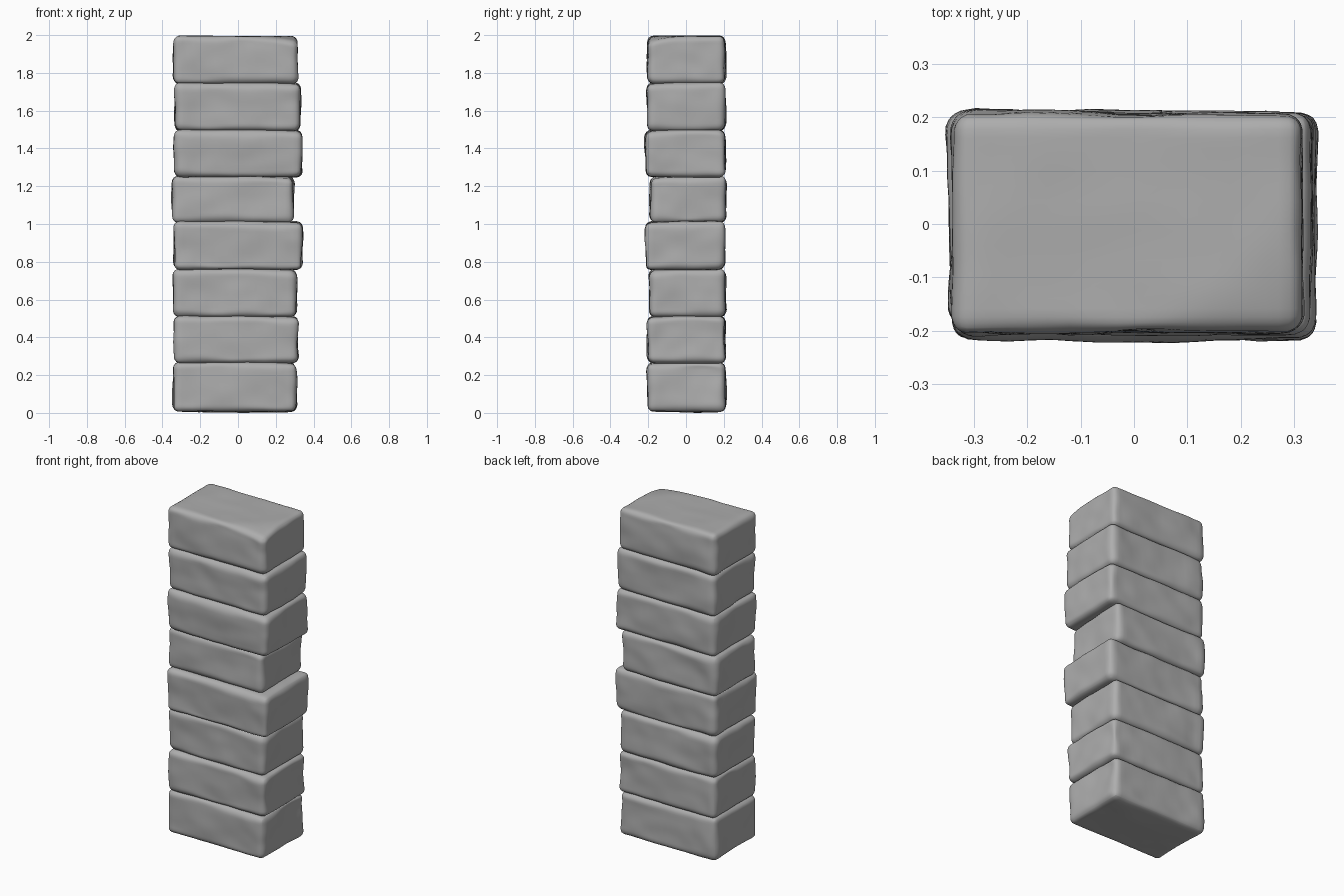
import bpy
import bmesh
import math
from mathutils import Vector, noise

default_cube = bpy.data.objects.get("Cube")
if default_cube:
    bpy.data.objects.remove(default_cube)

# Plain grey stone
stone = bpy.data.materials.new("grey_stone")
stone.use_nodes = True
GREY = (0.42, 0.42, 0.42, 1)
stone.diffuse_color = GREY
bsdf = stone.node_tree.nodes["Principled BSDF"]
bsdf.inputs["Base Color"].default_value = GREY
bsdf.inputs["Roughness"].default_value = 0.8


def worn_block(name, low, high, seed, slump=0.0):
    """Box with worn, uneven round edges and gently lumpy faces."""
    low, high = Vector(low), Vector(high)
    centre, half = (low + high) / 2, (high - low) / 2
    offset = Vector((seed * 7.3, seed * 3.1, seed * 5.7))
    bm = bmesh.new()
    bmesh.ops.create_cube(bm, size=2)
    bmesh.ops.subdivide_edges(bm, edges=bm.edges[:], cuts=22, use_grid_fill=True)
    for v in bm.verts:
        # Crowd the grid towards the edges, then round them
        p = Vector([math.sin(c * math.pi / 2) * h for c, h in zip(v.co, half)])
        radius = 0.036 + 0.016 * noise.noise(p * 5 + offset)
        core = Vector([max(-h + radius, min(h - radius, c)) for c, h in zip(p, half)])
        out = (p - core).normalized()
        p = core + out * radius
        # Broad hollows on the sides, shallower ones on the beds
        lump = 0.012 * noise.noise(p * 4 + offset) + 0.005 * noise.noise(p * 11 - offset)
        p += out * (lump - 0.002) * (1 - 0.5 * abs(out.z))
        # Slumped front corner on the top of a block
        if p.z > 0:
            corner = max(0, p.x / half.x - p.y / half.y - 0.9)
            p.z -= slump * corner ** 2 * p.z / half.z
        v.co = p + centre
    bmesh.ops.recalc_face_normals(bm, faces=bm.faces[:])
    for f in bm.faces:
        f.smooth = True
    mesh = bpy.data.meshes.new(name)
    bm.to_mesh(mesh)
    bm.free()
    mesh.materials.append(stone)
    block = bpy.data.objects.new(name, mesh)
    bpy.context.collection.objects.link(block)
    return block


# Courses from the ground up: left, right, front, back extents
courses = [
    (-0.345, 0.31, -0.205, 0.21),
    (-0.34, 0.32, -0.205, 0.21),
    (-0.345, 0.31, -0.195, 0.21),
    (-0.34, 0.34, -0.215, 0.205),
    (-0.35, 0.295, -0.19, 0.212),
    (-0.34, 0.34, -0.215, 0.208),
    (-0.335, 0.33, -0.208, 0.208),
    (-0.342, 0.32, -0.205, 0.208),
]
joints = [0.005, 0.265, 0.51, 0.76, 1.01, 1.25, 1.495, 1.745, 1.997]

for i, (x0, x1, y0, y1) in enumerate(courses):
    top = joints[i + 1] + (0.004 if i < 7 else 0)
    bottom = joints[i] - (0.004 if i else 0)
    worn_block(f"stone_block_{i + 1}", (x0, y0, bottom), (x1, y1, top),
               i + 1, 0.03 if i == 7 else 0.01)
